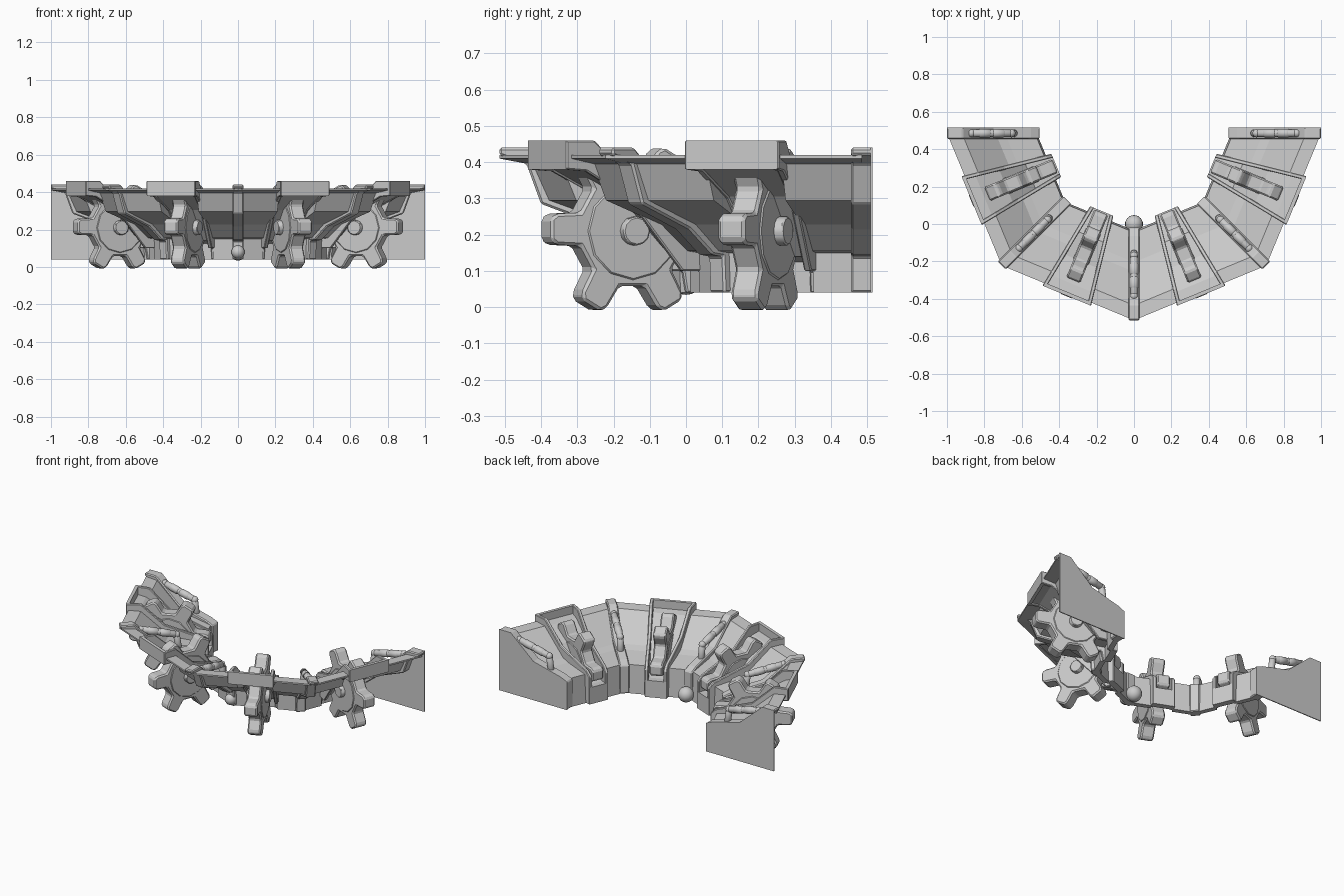
import bpy, bmesh, math
from mathutils import Vector, Matrix

if "Cube" in bpy.data.objects:
    bpy.data.objects.remove(bpy.data.objects["Cube"])

CENTRE = Vector((0, 0.485, 0))


def frame(deg):
    # local x = outward from ring centre, local y = tangent, local z = up
    return Matrix.Translation(CENTRE) @ Matrix.Rotation(math.radians(deg), 4, 'Z')


def finish(name, bm, bevel=0.0):
    bmesh.ops.recalc_face_normals(bm, faces=bm.faces)
    me = bpy.data.meshes.new(name)
    bm.to_mesh(me)
    bm.free()
    ob = bpy.data.objects.new(name, me)
    bpy.context.collection.objects.link(ob)
    if bevel:
        m = ob.modifiers.new("bevel", 'BEVEL')
        m.width, m.segments = bevel, 1
    return ob


def loft(name, profile, side_a, side_b, bevel=0.0):
    # solid between two placements of one closed profile
    bm = bmesh.new()
    a = [bm.verts.new(side_a(u, z)) for u, z in profile]
    b = [bm.verts.new(side_b(u, z)) for u, z in profile]
    n = len(profile)
    bm.faces.new(a)
    bm.faces.new(b[::-1])
    for i in range(n):
        j = (i + 1) % n
        bm.faces.new((a[i], b[i], b[j], a[j]))
    return finish(name, bm, bevel)


def at(M, offset=0.0, taper=0.0):
    return lambda u, z: M @ Vector((u, offset + taper * u, z))


def chord(M0, M1, t):
    return lambda u, z: (M0 @ Vector((u, 0, z))).lerp(M1 @ Vector((u, 0, z)), t)


def cylinder(name, p, q, r, sides=10):
    p, q = Vector(p), Vector(q)
    d = q - p
    bm = bmesh.new()
    M = Matrix.Translation((p + q) / 2) @ d.to_track_quat('Z', 'Y').to_matrix().to_4x4()
    bmesh.ops.create_cone(bm, cap_ends=True, segments=sides, radius1=r, radius2=r,
                          depth=d.length, matrix=M)
    return smooth(finish(name, bm, 0.004))


def ball(name, p, r):
    bm = bmesh.new()
    bmesh.ops.create_uvsphere(bm, u_segments=14, v_segments=10, radius=r,
                              matrix=Matrix.Translation(p))
    return smooth(finish(name, bm))


def smooth(ob):
    bpy.ops.object.select_all(action='DESELECT')
    ob.select_set(True)
    bpy.context.view_layer.objects.active = ob
    bpy.ops.object.shade_smooth_by_angle(angle=math.radians(40))
    return ob


SHEET = [(1.0, 0.42), (0.92, 0.415), (0.74, 0.265), (0.69, 0.25), (0.53, 0.225), (0.52, 0.04),
         (0.555, 0.04), (0.56, 0.15), (0.60, 0.155), (0.69, 0.228), (0.875, 0.295),
         (0.92, 0.395), (1.0, 0.41)]
RIB = [(1.0, 0.44), (0.915, 0.44), (0.75, 0.295), (0.55, 0.245), (0.505, 0.225), (0.505, 0.04),
       (0.565, 0.04), (0.57, 0.14), (0.61, 0.145), (0.70, 0.215), (0.885, 0.285), (0.925, 0.395),
       (1.0, 0.42)]
CAP = RIB[:6] + [(1.0, 0.04)]
WALL = [(0.94, 0.46), (0.85, 0.46), (0.71, 0.33), (0.48, 0.25), (0.45, 0.22), (0.45, 0.04),
        (0.50, 0.04), (0.51, 0.10), (0.57, 0.10), (0.74, 0.30), (0.875, 0.375), (0.94, 0.38)]
FLOOR = [(0.93, 0.41), (0.87, 0.40), (0.74, 0.33), (0.60, 0.17), (0.46, 0.14),
         (0.46, 0.12), (0.59, 0.14), (0.74, 0.305), (0.875, 0.38), (0.93, 0.39)]
FRONT = [(0.94, 0.46), (0.92, 0.46), (0.92, 0.38), (0.94, 0.38)]
FOOT = [(0.45, 0.15), (0.45, 0.04), (0.49, 0.04), (0.49, 0.15)]

# ribs with handrails
for k in range(5):
    M = frame(-45 * k)
    loft("rib", RIB, at(M, -0.03), at(M, 0.03), 0.006)
    path = [(0.87, 0.395), (0.655, 0.345), (0.64, 0.24)]
    pts = [M @ Vector((u, 0, z)) for u, z in path]
    for p, q in zip(pts, pts[1:]):
        cylinder("handrail", p, q, 0.021)
    for p in pts[:2]:
        ball("handrail_joint", p, 0.022)
    for t in (0.33, 0.67):
        c, d = pts[0].lerp(pts[1], t), (pts[1] - pts[0]).normalized()
        cylinder("handrail_collar", c - d * 0.03, c + d * 0.03, 0.024)

# flat plates closing both ends
for deg, s in ((0, 1), (180, -1)):
    M = frame(deg)
    loft("end_plate", CAP, at(M, s * 0.024), at(M, s * 0.03))

# round-ended pin through the foot of the middle rib
ball("middle_ball", (0, 0, 0.082), 0.048)
ball("middle_ball_front", (0, -0.075, 0.08), 0.036)


def gear(M):
    # six toothed wheel standing in the radial plane
    outline = []
    for i in range(6):
        R = Matrix.Rotation(math.radians(60 * i), 2)
        for p in ((0.155, -0.046), (0.225, -0.043), (0.243, -0.03),
                  (0.243, 0.03), (0.225, 0.043), (0.155, 0.046)):
            outline.append(tuple(R @ Vector(p)))
    outline = [(0.70 + x, 0.215 + z) for x, z in outline]
    loft("gear", outline, at(M, -0.04), at(M, 0.04), 0.008)

    def along(name, r, half, sides):
        cylinder(name, M @ Vector((0.70, -half, 0.21)), M @ Vector((0.70, half, 0.21)), r, sides)
    along("gear_disc", 0.135, 0.044, 12)
    along("gear_axle", 0.04, 0.07, 12)


# four bays: sheets either side of a gear housing
for k in range(4):
    deg = -45 * k
    M0, M1, M = frame(deg), frame(deg - 45), frame(deg - 22.5)
    loft("shell_sheet", SHEET, chord(M0, M1, 0.0), chord(M0, M1, 0.34))
    loft("shell_sheet", SHEET, chord(M0, M1, 0.66), chord(M0, M1, 1.0))
    for s in (-1, 1):
        loft("housing_wall", WALL, at(M, 0, s * 0.15), at(M, s * -0.022, s * 0.15), 0.004)
    for name, prof in (("housing_floor", FLOOR), ("housing_front", FRONT), ("housing_foot", FOOT)):
        loft(name, prof, at(M, 0, -0.145), at(M, 0, 0.145))
    gear(M)
